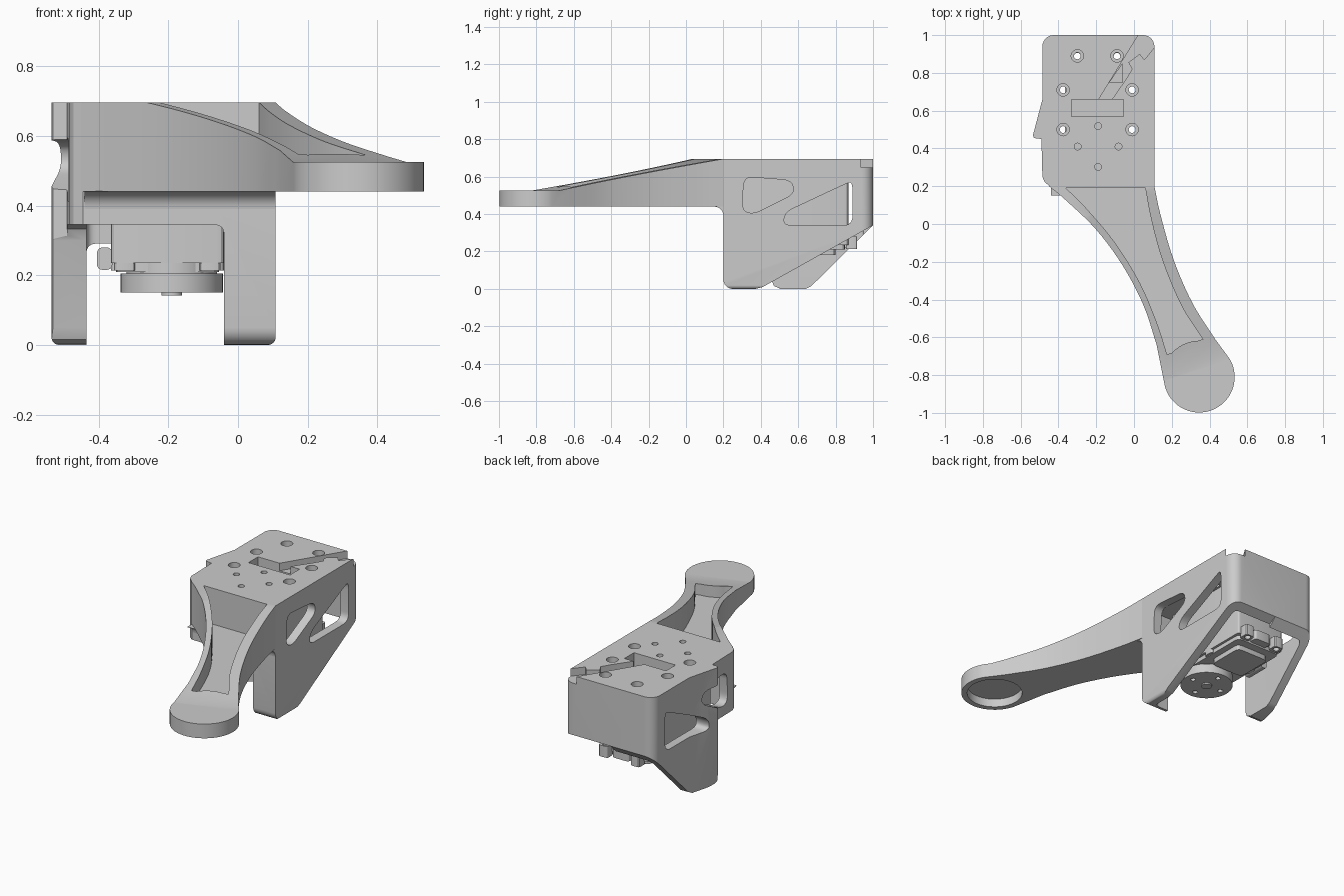
import bpy, bmesh, math
from mathutils import Vector, Matrix

old = bpy.data.objects.get("Cube")
if old:
    bpy.data.objects.remove(old, do_unlink=True)

grey = bpy.data.materials.new("plain_grey")
grey.use_nodes = True
grey.diffuse_color = (0.6, 0.6, 0.6, 1)
grey.node_tree.nodes["Principled BSDF"].inputs["Base Color"].default_value = (0.6, 0.6, 0.6, 1)


def prism(name, pts, lo, hi, axis="z"):
    """Extrude a 2D outline: axis z takes (x, y), x takes (y, z), y takes (x, z)."""
    place = {"z": lambda p, t: (p[0], p[1], t),
             "x": lambda p, t: (t, p[0], p[1]),
             "y": lambda p, t: (p[0], t, p[1])}[axis]
    bm = bmesh.new()
    rings = [[bm.verts.new(place(p, t)) for p in pts] for t in (lo, hi)]
    bm.faces.new(rings[0])
    bm.faces.new(rings[1])
    n = len(pts)
    for i in range(n):
        j = (i + 1) % n
        bm.faces.new((rings[0][i], rings[0][j], rings[1][j], rings[1][i]))
    bmesh.ops.recalc_face_normals(bm, faces=bm.faces)
    mesh = bpy.data.meshes.new(name)
    bm.to_mesh(mesh)
    bm.free()
    mesh.materials.append(grey)
    ob = bpy.data.objects.new(name, mesh)
    bpy.context.collection.objects.link(ob)
    return ob


def rect(x0, y0, x1, y1):
    return [(x0, y0), (x1, y0), (x1, y1), (x0, y1)]


def arc(cx, cy, r, a0=0, a1=360, n=32):
    full = a1 - a0 == 360
    steps = n if full else n - 1
    angles = [math.radians(a0 + (a1 - a0) * i / steps) for i in range(n)]
    return [(cx + r * math.cos(a), cy + r * math.sin(a)) for a in angles]


def rounded(pts, r, n=6):
    """Replace each corner by a small curve."""
    out = []
    for i, p in enumerate(pts):
        p, a, b = Vector(p), Vector(pts[i - 1]), Vector(pts[(i + 1) % len(pts)])
        s = p + (a - p).normalized() * min(r, (a - p).length * 0.45)
        e = p + (b - p).normalized() * min(r, (b - p).length * 0.45)
        for k in range(n + 1):
            t = k / n
            out.append(tuple(s * (1 - t) ** 2 + p * 2 * t * (1 - t) + e * t * t))
    return out


def spline(pts, n=5):
    """Smooth curve through the points."""
    v = [Vector(p) for p in pts]
    v = [2 * v[0] - v[1]] + v + [2 * v[-1] - v[-2]]
    out = []
    for a, b, c, d in zip(v, v[1:], v[2:], v[3:]):
        for k in range(n):
            t = k / n
            out.append(tuple(0.5 * (2 * b + (c - a) * t + (2 * a - 5 * b + 4 * c - d) * t * t
                                    + (3 * b - a - 3 * c + d) * t ** 3)))
    return out + [tuple(v[-2])]


def apply_cut(ob, cutters, op="DIFFERENCE"):
    """Apply booleans and discard the cutters."""
    for c in cutters:
        mod = ob.modifiers.new("cut", "BOOLEAN")
        mod.operation, mod.solver, mod.object = op, "EXACT", c
        bpy.context.view_layer.update()
        deps = bpy.context.evaluated_depsgraph_get()
        mesh = bpy.data.meshes.new_from_object(ob.evaluated_get(deps))
        ob.modifiers.clear()
        ob.data = mesh
        bpy.data.objects.remove(c, do_unlink=True)


def smooth(ob, angle=28):
    ob.data.polygons.foreach_set("use_smooth", [True] * len(ob.data.polygons))
    ob.data.set_sharp_from_angle(angle=math.radians(angle))


TOP, ARM = 0.695, 0.44

# Bracket housing: plan outline trimmed by the side and front outlines
plan = ([(-0.445, 0.2), (0.108, 0.2)] + arc(0.048, 0.94, 0.06, 0, 90, 8)
        + arc(-0.425, 0.94, 0.06, 90, 180, 8)
        + [(-0.485, 0.66), (-0.535, 0.47), (-0.53, 0.455), (-0.49, 0.45),
           (-0.485, 0.25), (-0.472, 0.22)])
housing = prism("bracket_housing", plan, 0, TOP)
side = [(0.2, TOP + 0.1)] + arc(0.25, 0.05, 0.05, 180, 270, 7) + [
    (0.64, 0), (0.67, 0.015), (1.0, 0.34), (1.1, 0.34), (1.1, TOP + 0.1)]
apply_cut(housing, [prism("side_trim", side, -1, 1, "x"),
                    prism("front_trim", rounded(rect(-0.536, -0.001, 0.109, 1.2), 0.03),
                          0, 1.2, "y")], "INTERSECT")
apply_cut(housing, [
    prism("short_leg_slope", [(0.37, -0.1), (0.37, 0), (0.41, 0.01), (1.0, 0.34), (1.1, -0.1)],
          -0.2, 0.3, "x"),
    prism("cavity", rounded(rect(-0.435, 0.25, 0.055, 0.95), 0.03), -0.1, 0.6),
    prism("front_opening", rounded(rect(-0.434, -0.2, -0.04, 0.345), 0.03), 0.1, 0.3, "y"),
    prism("rear_leg_front", [(0.1, -0.1), (0.5, -0.1), (0.5, 0.003), (0.47, 0.015), (0.457, 0.05),
                             (0.457, 0.3), (0.44, 0.333), (0.41, 0.345), (0.1, 0.345)],
          -0.7, -0.3, "x"),
    prism("front_window", rounded([(0.3, 0.42), (0.36, 0.4), (0.58, 0.51), (0.565, 0.58),
                                   (0.31, 0.6)], 0.05), -1, 1, "x"),
    prism("rear_window", rounded([(0.52, 0.34), (0.89, 0.34), (0.89, 0.575), (0.85, 0.56),
                                  (0.53, 0.41)], 0.05), -1, 1, "x"),
    prism("slot", rect(-0.33, 0.57, -0.055, 0.66), 0.55, 0.8),
    prism("triangle_slot", [(-0.13, 0.75), (-0.06, 0.75), (-0.06, 0.85)], 0.55, 0.8),
    prism("cable_groove", [(-0.19, 0.655), (0.035, 1.02), (0.12, 1.02), (0.12, 0.95),
                           (0.055, 0.87), (0.03, 0.9), (-0.03, 0.855), (-0.01, 0.82),
                           (-0.04, 0.77), (-0.12, 0.655)], 0.65, 0.8)])

# Screw holes with counterbores, and the plain ring of small holes
for x, y in [(-0.3, 0.89), (-0.09, 0.89), (-0.375, 0.71), (-0.01, 0.71),
             (-0.375, 0.5), (-0.01, 0.5)]:
    apply_cut(housing, [prism("counterbore", arc(x, y, 0.033, n=20), 0.65, 0.8),
                        prism("screw_hole", arc(x, y, 0.018, n=16), 0.5, 0.8)])
for x, y in arc(-0.19, 0.41, 0.108, n=4):
    apply_cut(housing, [prism("small_hole", arc(x, y, 0.018, n=16), 0.62, 0.8)])
smooth(housing)

# Curved arm ending in a round pad
left_edge = spline([(-0.45, 0.2), (-0.36, 0.125), (-0.2, -0.03), (-0.06, -0.22),
                    (0.05, -0.43), (0.12, -0.64)])
right_edge = spline([(0.43, -0.61), (0.31, -0.42), (0.21, -0.19), (0.14, 0.05), (0.108, 0.201)])
arm = prism("arm", left_edge + arc(0.345, -0.81, 0.188, 187, 390, 36) + right_edge, ARM, TOP)
ramp = prism("ramp", [(-0.2, 0.7062), (0.82, 0.525), (1.6, 0.525), (1.6, 1), (-0.2, 1)],
             -1.5, 1.5, "x")
ramp.data.transform(Matrix.Rotation(math.atan2(-0.41, -0.91), 4, "Z"))
pocket = (spline([(-0.36, 0.19), (-0.25, 0.08), (-0.1, -0.1), (0.03, -0.31), (0.12, -0.52),
                  (0.175, -0.69)])
          + arc(0.345, -0.81, 0.192, 138, 92, 8)
          + spline([(0.365, -0.61), (0.25, -0.43), (0.15, -0.19), (0.09, 0.03), (0.06, 0.19)]))
apply_cut(arm, [ramp, prism("pocket", pocket, 0.48, 0.9),
                prism("pad_recess", arc(0.345, -0.81, 0.155, n=48), 0.3, 0.49)])
smooth(arm)

# Rounded joint under the arm root
joint = [(0.201, ARM + 0.002), (0.15, ARM + 0.002)] + arc(0.15, 0.39, 0.05, 90, 0, 8)
smooth(prism("arm_fillet", joint, -0.44, 0.107, "x"))

# Servo body with clips, rear tab and side connector
smooth(prism("servo_body", rounded(rect(-0.365, 0.28, -0.04, 0.868), 0.02, 3), 0.235, 0.6))
smooth(prism("servo_base_plate", rounded(rect(-0.35, 0.3, -0.055, 0.85), 0.03, 3), 0.21, 0.24))
smooth(prism("servo_raised_cover", rounded(rect(-0.31, 0.57, -0.095, 0.8), 0.03, 3), 0.18, 0.22))
for x, y, top in [(-0.325, 0.31, 0.24), (-0.08, 0.31, 0.24), (-0.335, 0.6, 0.24),
                  (-0.07, 0.6, 0.24), (-0.3, 0.885, 0.28), (-0.09, 0.885, 0.28)]:
    clip = prism("servo_clip", rounded(rect(x - 0.03, y - 0.03, x + 0.03, y + 0.03), 0.015, 3),
                 0.213, top)
    apply_cut(clip, [prism("clip_hole", arc(x, y + 0.003, 0.018, n=12), 0.1, 0.4)])
    smooth(clip)
smooth(prism("rear_tab", rounded(rect(-0.25, 0.84, -0.14, 0.9), 0.02, 3), 0.22, 0.28))
smooth(prism("side_connector", rounded(rect(-0.405, 0.215, -0.36, 0.28), 0.02, 4),
             0.54, 0.68, "y"))

# Round servo horn with screw holes and centre hub
horn = prism("servo_horn", arc(-0.19, 0.41, 0.147, n=48), 0.15, 0.205)
for x, y in arc(-0.19, 0.41, 0.1, n=4):
    apply_cut(horn, [prism("horn_hole", arc(x, y, 0.015, n=12), 0.1, 0.18)])
smooth(horn)
smooth(prism("horn_neck", arc(-0.19, 0.41, 0.13), 0.2, 0.24))
smooth(prism("horn_hub", arc(-0.19, 0.41, 0.03, n=20), 0.142, 0.16))
